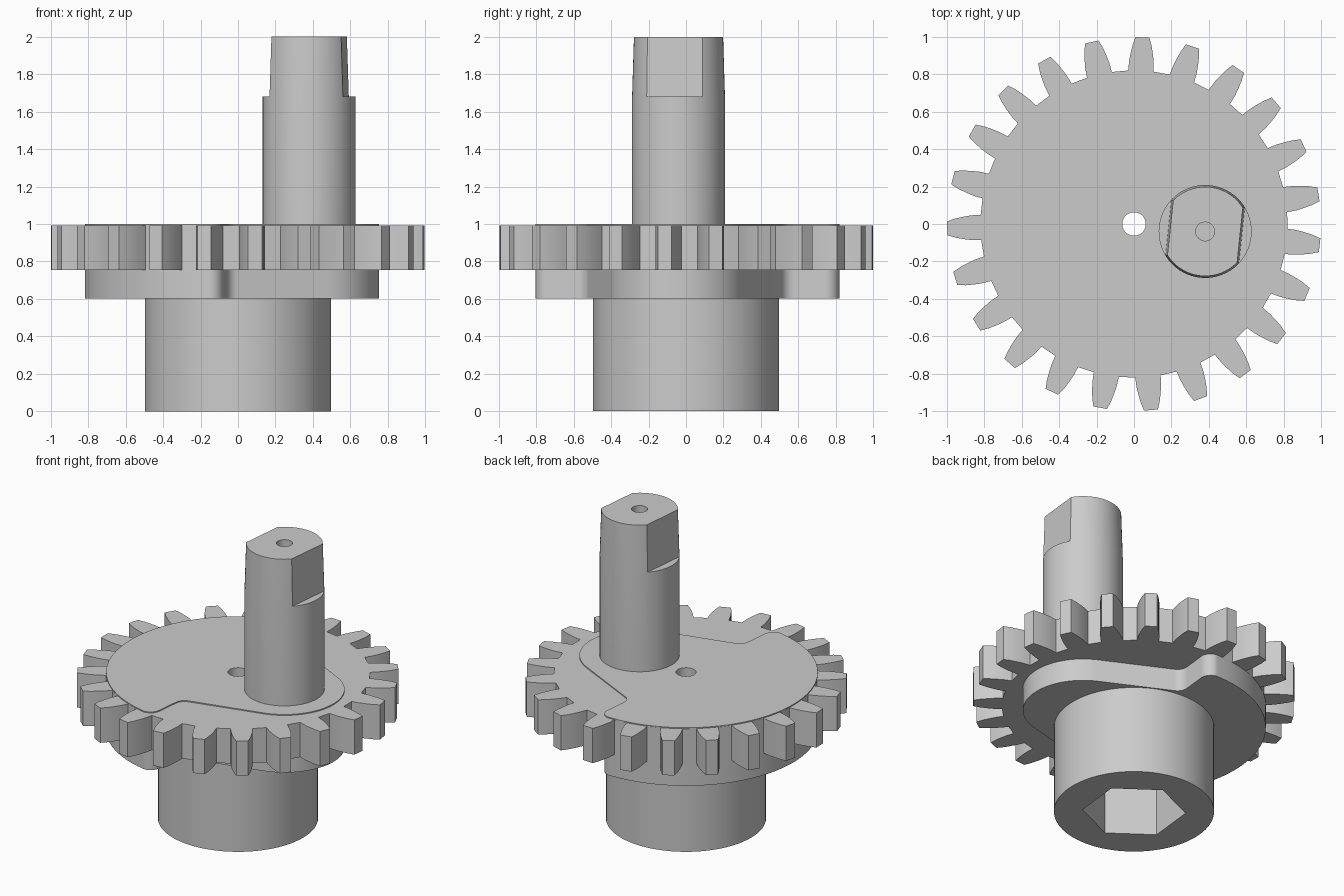
import bpy, bmesh
from math import pi, sin, cos, radians, degrees, asin, atan2, hypot
from mathutils import Vector, Matrix

cube = bpy.data.objects.get("Cube")
if cube:
    bpy.data.objects.remove(cube, do_unlink=True)

TURN = Matrix.Rotation(radians(-6), 4, 'Z')   # whole part is turned slightly about z

steel = bpy.data.materials.new("grey_steel")
steel.use_nodes = True
grey = (0.6, 0.6, 0.6, 1)
steel.diffuse_color = grey
steel.node_tree.nodes["Principled BSDF"].inputs["Base Color"].default_value = grey


def arc(r, a0, a1, n, centre=(0, 0)):
    """Points on an arc, angles in degrees, both ends included."""
    step = (a1 - a0) / n
    return [(centre[0] + r * cos(radians(a0 + i * step)),
             centre[1] + r * sin(radians(a0 + i * step))) for i in range(n + 1)]


def circle(r, n, centre=(0, 0), start=0):
    return arc(r, start, start + 360, n, centre)[:-1]


def fillet(prev, corner, nxt, r, n=8):
    """Round one corner of an outline."""
    p = Vector(corner)
    u = (Vector(prev) - p).normalized()
    v = (Vector(nxt) - p).normalized()
    half = u.angle(v) / 2
    centre = p + (u + v).normalized() * r / sin(half)
    start = p + u * r * cos(half) / sin(half) - centre
    end = p + v * r * cos(half) / sin(half) - centre
    return [tuple(centre + start.lerp(end, i / n).normalized() * r) for i in range(n + 1)]


def loft(name, *sections):
    """Solid through stacked (outline, height) sections with equal point counts."""
    bm = bmesh.new()
    rings = [[bm.verts.new((x, y, z)) for x, y in outline] for outline, z in sections]
    bm.faces.new(rings[0][::-1])
    bm.faces.new(rings[-1])
    n = len(rings[0])
    for low, high in zip(rings, rings[1:]):
        for i in range(n):
            j = (i + 1) % n
            bm.faces.new((low[i], low[j], high[j], high[i]))
    bmesh.ops.recalc_face_normals(bm, faces=bm.faces)
    mesh = bpy.data.meshes.new(name)
    bm.to_mesh(mesh)
    bm.free()
    mesh.transform(TURN)
    mesh.materials.append(steel)
    obj = bpy.data.objects.new(name, mesh)
    bpy.context.collection.objects.link(obj)
    return obj


def prism(name, outline, z0, z1):
    return loft(name, (outline, z0), (outline, z1))


def cut(obj, cutter):
    """Subtract the cutter and keep the result as plain mesh."""
    mod = obj.modifiers.new("cut", 'BOOLEAN')
    mod.operation, mod.solver, mod.object = 'DIFFERENCE', 'EXACT', cutter
    graph = bpy.context.evaluated_depsgraph_get()
    mesh = bpy.data.meshes.new_from_object(obj.evaluated_get(graph))
    obj.modifiers.clear()
    obj.data = mesh


# Hub with hexagonal socket
hub = prism("hub", circle(0.497, 96), 0, 0.605)
socket = prism("socket_cutter", circle(0.32, 6, start=30), -0.1, 0.7)
cut(hub, socket)

# Gear ring: tooth flanks given as radius and half width
TEETH = 23
FLANK = [(0.82, 0.068), (0.87, 0.066), (0.91, 0.06), (0.955, 0.051), (0.998, 0.037)]
outline = []
for k in range(TEETH):
    mid = radians(93.4) + k * 2 * pi / TEETH
    sides = [(r, -w) for r, w in FLANK] + [(r, w) for r, w in reversed(FLANK)]
    for r, w in sides:
        a = mid + asin(w / r)
        outline.append((r * cos(a), r * sin(a)))
gear = prism("gear", outline, 0.755, 0.993)

# Cam plate: half disc joined to a round lobe by straight tangents
LOBE, LOBE_R, DISC_R, NECK = 0.382, 0.373, 0.818, 0.538
tangent = atan2(LOBE, NECK) + asin(LOBE_R / hypot(LOBE, NECK))
touch = (LOBE + LOBE_R * cos(tangent), LOBE_R * sin(tangent))
edge, inner = (0, DISC_R - 0.002), (0, NECK)
upper = arc(LOBE_R, 0, degrees(tangent), 20, (LOBE, 0))
upper += fillet(touch, inner, edge, 0.07)
upper += fillet(inner, edge, (-1, edge[1]), 0.07)
upper += arc(DISC_R, 96, 180, 36)
lower = [(x, -y) for x, y in reversed(upper[1:-1])]
cam = prism("cam_plate", upper + lower, 0.602, 1.0)

# Centre bore through cam and gear
bore = prism("bore_cutter", circle(0.063, 32), 0.3, 1.3)
for part in (cam, gear):
    cut(part, bore)

# Offset shaft with a tapered tip
axis = (LOBE, 0)
shaft = loft("shaft", (circle(0.248, 64, axis), 0.99),
             (circle(0.248, 64, axis), 1.68), (circle(0.238, 64, axis), 2.0))


# Two sloping flats and a blind pin hole in the tip
def slab(side, d):
    near, far = LOBE + side * d, LOBE + side * 0.4
    return [(near, -0.4), (far, -0.4), (far, 0.4), (near, 0.4)]


flats = [loft("flat_cutter", (slab(s, 0.197), 1.68), (slab(s, 0.186), 2.03)) for s in (-1, 1)]
pin_hole = prism("pin_hole_cutter", circle(0.05, 32, axis), 1.8, 2.1)
for cutter in flats + [pin_hole]:
    cut(shaft, cutter)

# Remove cutters, then smooth the rounded walls
for helper in flats + [socket, bore, pin_hole]:
    bpy.data.objects.remove(helper, do_unlink=True)
for part in (hub, gear, cam, shaft):
    bpy.ops.object.select_all(action='DESELECT')
    part.select_set(True)
    bpy.context.view_layer.objects.active = part
    bpy.ops.object.shade_smooth_by_angle(angle=radians(30))
